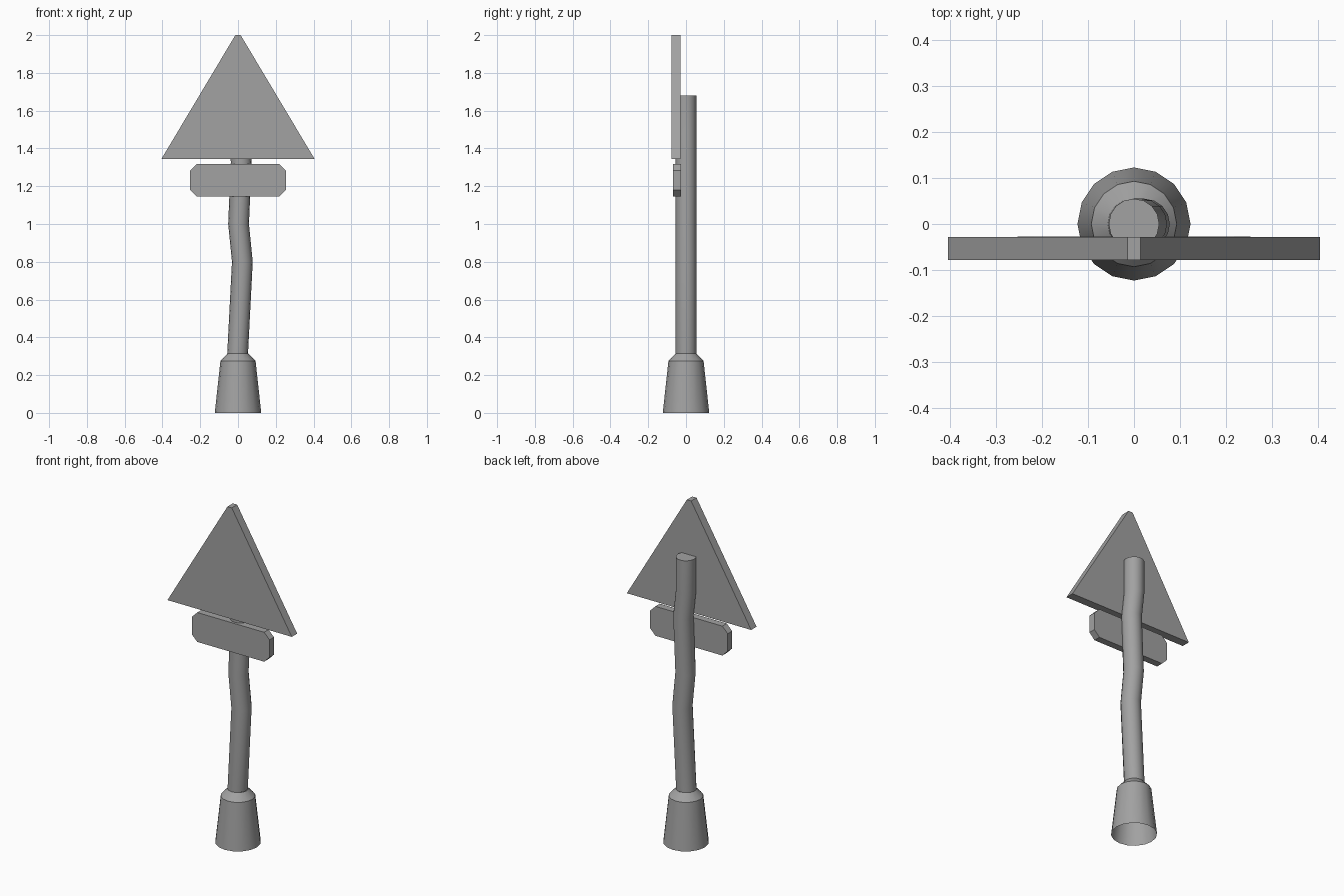
import bpy, bmesh
from math import cos, sin, pi, radians

cube = bpy.data.objects.get("Cube")
if cube:
    bpy.data.objects.remove(cube)

SIDES = 16

grey = bpy.data.materials.new("plain grey")
grey.use_nodes = True
colour = (0.36, 0.36, 0.36, 1)
grey.diffuse_color = colour
grey.node_tree.nodes["Principled BSDF"].inputs["Base Color"].default_value = colour


def finish(name, bm, smooth=False):
    """Turn a bmesh into a grey object."""
    bmesh.ops.recalc_face_normals(bm, faces=bm.faces)
    mesh = bpy.data.meshes.new(name)
    bm.to_mesh(mesh)
    bm.free()
    mesh.materials.append(grey)
    obj = bpy.data.objects.new(name, mesh)
    bpy.context.collection.objects.link(obj)
    if smooth:
        bpy.ops.object.select_all(action="DESELECT")
        obj.select_set(True)
        bpy.context.view_layer.objects.active = obj
        bpy.ops.object.shade_smooth_by_angle(angle=radians(30))
    return obj


def tube(name, rings, cap_top=False):
    """Skin level rings given as (centre x, radius, height)."""
    bm = bmesh.new()
    loops = []
    for x, r, z in rings:
        angles = [2 * pi * i / SIDES for i in range(SIDES)]
        loops.append([bm.verts.new((x + r * cos(a), r * sin(a), z)) for a in angles])
    for low, high in zip(loops, loops[1:]):
        for i in range(SIDES):
            j = (i + 1) % SIDES
            bm.faces.new((low[i], low[j], high[j], high[i]))
    if cap_top:
        bm.faces.new(loops[-1])
    return finish(name, bm, smooth=True)


def plate(name, half_outline, front, back):
    """Mirror a right-hand (x, z) outline and extrude it from front to back."""
    outline = half_outline + [(-x, z) for x, z in reversed(half_outline)]
    bm = bmesh.new()
    face = bm.faces.new([bm.verts.new((x, front, z)) for x, z in outline])
    moved = bmesh.ops.extrude_face_region(bm, geom=[face], use_keep_orig=True)["geom"]
    verts = [g for g in moved if isinstance(g, bmesh.types.BMVert)]
    bmesh.ops.translate(bm, verts=verts, vec=(0, back - front, 0))
    return finish(name, bm)


# Flared foot, open underneath
tube("base_socket", [(0, 0.123, 0), (0, 0.093, 0.275), (0, 0.055, 0.315)])

# Crooked post
tube("bent_post", [(-0.002, 0.055, 0.315), (0.023, 0.055, 0.8), (0.003, 0.055, 1.0),
                   (0.017, 0.055, 1.33), (0, 0.055, 1.48), (0, 0.055, 1.68)], cap_top=True)

# Triangular sign with a blunt tip
plate("triangle_sign", [(0.405, 1.345), (0.014, 2.0)], -0.078, -0.028)

# Small name board with clipped corners
w, low, high, clip = 0.253, 1.145, 1.318, 0.035
plate("lower_board", [(w - clip, low), (w, low + clip), (w, high - clip), (w - clip, high)],
      -0.068, -0.027)
